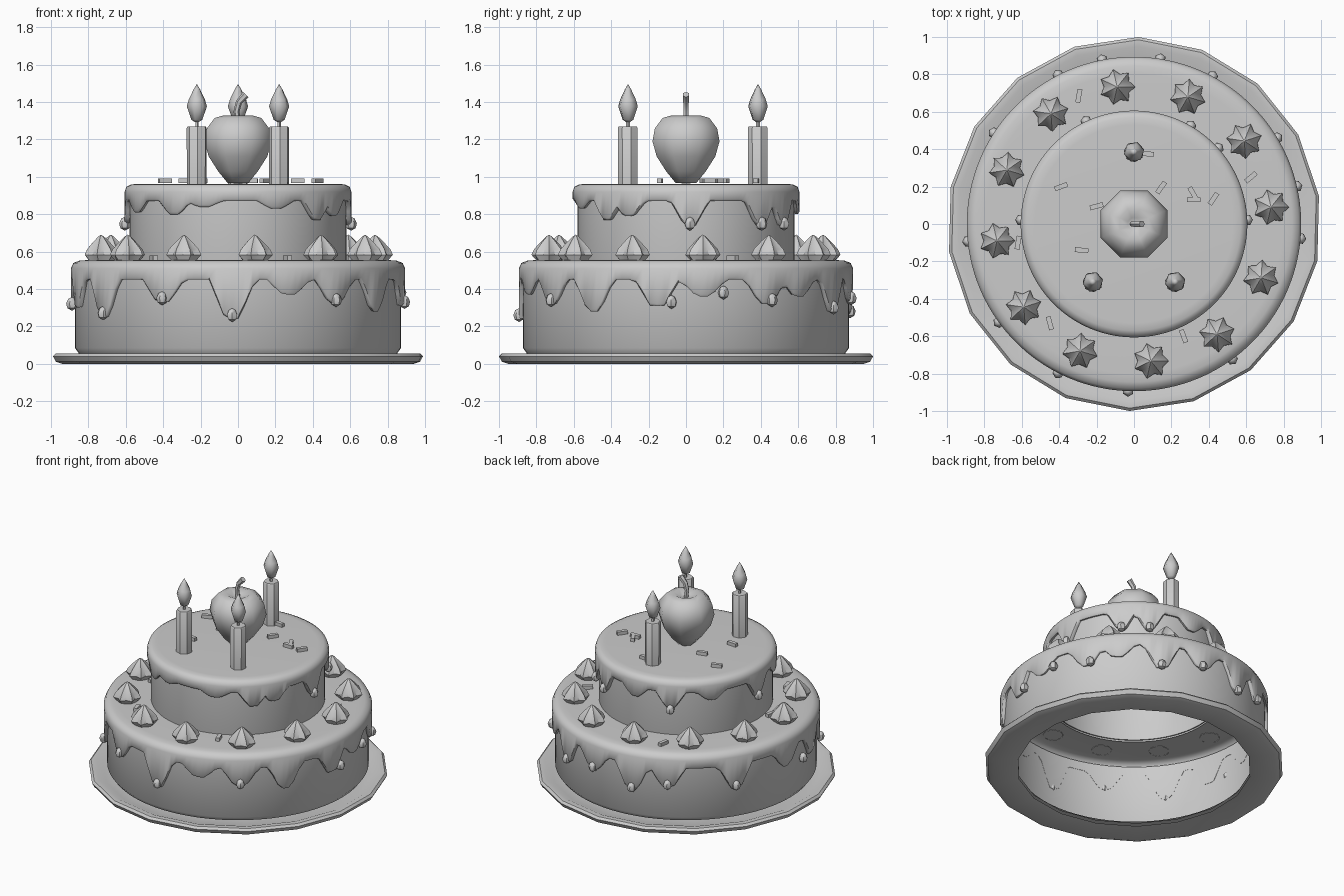
import bpy, math
from math import sin, cos, radians, pi
from mathutils import Matrix, Vector

if "Cube" in bpy.data.objects:
    bpy.data.objects.remove(bpy.data.objects["Cube"])


def make(name, verts, faces, angle=40):
    me = bpy.data.meshes.new(name)
    me.from_pydata(verts, [], faces)
    me.update()
    me.shade_smooth()
    me.set_sharp_from_angle(angle=radians(angle))
    ob = bpy.data.objects.new(name, me)
    bpy.context.collection.objects.link(ob)
    return ob


def lathe(name, profile, seg, loc=(0, 0, 0), shape=None, start=0.0, angle=40):
    """Revolve (r, z) points, listed from the underside outward, up and back in.
    shape(theta, row, r, z) may alter each point."""
    verts, rings, faces = [], [], []
    for j, (r, z) in enumerate(profile):
        if r == 0:
            rings.append([len(verts)] * seg)
            verts.append((loc[0], loc[1], z + loc[2]))
            continue
        rings.append(list(range(len(verts), len(verts) + seg)))
        for i in range(seg):
            t = start + 2 * pi * i / seg
            rr, zz = shape(t, j, r, z) if shape else (r, z)
            verts.append((rr * cos(t) + loc[0], rr * sin(t) + loc[1], zz + loc[2]))
    for a, b in zip(rings, rings[1:]):
        for i in range(seg):
            k = (i + 1) % seg
            f = list(dict.fromkeys((a[i], a[k], b[k], b[i])))
            faces.append(f)
    return make(name, verts, faces, angle)


def tube(name, path, radii, seg):
    verts, faces = [], []
    n = len(path)
    for j, p in enumerate(path):
        d = Vector(path[min(j + 1, n - 1)]) - Vector(path[max(j - 1, 0)])
        q = Vector((0, 0, 1)).rotation_difference(d.normalized())
        for i in range(seg):
            t = 2 * pi * i / seg
            verts.append(Vector(p) + q @ Vector((radii[j] * cos(t), radii[j] * sin(t), 0)))
    for j in range(n - 1):
        for i in range(seg):
            k = (i + 1) % seg
            faces.append((j * seg + i, j * seg + k, (j + 1) * seg + k, (j + 1) * seg + i))
    faces.append(tuple(range((n - 1) * seg, n * seg)))
    faces.append(tuple(reversed(range(seg))))
    return make(name, verts, faces)


def drip_edge(drips, base, half):
    """Lower edge height of the icing at an angle."""
    def edge(t):
        z = base
        for deg, tip in drips:
            d = abs((math.degrees(t) - deg + 180) % 360 - 180) / half
            f = min(1, max(0, (d - 0.3) / 0.7))
            z = min(z, tip + (base - tip) * f)
        return z
    return edge


def icing(name, profile, drips, base, half):
    edge = drip_edge(drips, base, half)
    # first three rows follow the drips
    def shape(t, j, r, z):
        return (r, edge(t) + z) if j < 3 else (r, z)
    return lathe(name, profile, 144, shape=shape, angle=50)


def bead(name, deg, r, z):
    t = radians(deg)
    prof = [(0, -.038), (.024, -.024), (.031, 0), (.02, .026), (0, .036)]
    lathe(name, prof, 6, (r * cos(t), r * sin(t), z), start=t)


# plate: a faceted ring, open in the middle
lathe("plate", [(.78, .012), (.8, .008), (.95, 0), (.985, .012), (1, .04), (.985, .055),
                (.95, .056), (.9, .035), (.78, .035)], 18, start=.15)

# hollow cake tiers
lathe("lower_tier", [(.785, .05), (.85, .055), (.872, .085), (.872, .52)], 64)
lathe("upper_tier", [(.575, .54), (.58, .56), (.58, .93)], 64)

# dripping icing
low = [(-92, .24), (-72, .37), (-54, .32), (-34, .28), (-10, .31), (6, .36), (29, .32),
       (43, .36), (62, .28), (81, .33), (101, .26), (117, .31), (147, .28), (174, .33),
       (195, .3), (216, .25), (243, .33)]
high = [(-125, .8), (-108, .84), (-70, .83), (-45, .77), (-31, .79), (2, .74), (42, .74),
        (60, .74), (90, .8), (115, .76), (142, .81), (178, .75), (205, .81)]
icing("lower_icing", [(.87, .004), (.886, 0), (.894, .012), (.894, .51), (.88, .54),
                      (.845, .553), (.8, .555), (.57, .555)], low, .45, 8)
icing("upper_icing", [(.578, .004), (.596, 0), (.606, .012), (.606, .92), (.597, .947),
                      (.57, .96), (.53, .962), (0, .962)], high, .87, 10)

# sugar beads at the drip tips
for deg in (-92, -54, -5, 13, 31, 62, 81, 101, 117, 147, 186, 216, 243):
    z = min(low, key=lambda d: abs(d[0] - deg))[1] + .022
    bead("lower_bead", deg, .893, z)
for deg in (2, 42, 60, 115, 178):
    bead("upper_bead", deg, .605, .75)

# twelve piped cream dollops
for k in range(12):
    a = radians(7 + 30 * k)
    def star(t, j, r, z, k=k):
        lobe = 1 if round((t - .3 * k) / (2 * pi) * 14) % 2 == 0 else (.95, .74, .72, .78, .85)[j]
        return r * lobe, z
    lathe("cream_dollop", [(.068, 0), (.096, .03), (.082, .06), (.045, .1), (.016, .128), (0, .138)],
          14, (.738 * cos(a), .738 * sin(a), .553), star, start=.3 * k, angle=35)

# candles with wicks and flames
for x, y in ((0, .385), (-.22, -.31), (.22, -.31)):
    lathe("candle", [(0, 0), (.054, 0), (.055, .3), (.049, .308), (0, .308)], 7, (x, y, .962), start=.3)
    lathe("wick", [(.01, 0), (.01, .05), (0, .05)], 5, (x, y, 1.262))
    lathe("flame", [(0, 0), (.03, .018), (.055, .09), (.044, .127), (.018, .18), (0, .21)],
          6, (x, y, 1.287), start=.2, angle=60)

# fruit on top with a curved stem
lathe("fruit", [(0, .965), (.06, .967), (.115, 1.03), (.17, 1.11), (.194, 1.19), (.18, 1.26),
                (.135, 1.315), (.085, 1.328), (.035, 1.305), (0, 1.295)], 8, start=pi / 8, angle=60)
tube("fruit_stem", [(0, 0, 1.29), (-.008, 0, 1.35), (.005, 0, 1.4), (.042, 0, 1.44)],
     [.016, .016, .017, .02], 6)

# scattered sprinkles: x, y, direction in degrees
def sprinkle(x, y, deg, z):
    m = Matrix.Translation((x, y, z)) @ Matrix.Rotation(radians(deg), 4, 'Z')
    pts = [m @ Vector((sx * .036, sy * .013, sz * .012))
           for sx in (-1, 1) for sy in (-1, 1) for sz in (-1, 1)]
    make("sprinkle", pts, [(0, 1, 3, 2), (4, 6, 7, 5), (0, 4, 5, 1),
                           (2, 3, 7, 6), (0, 2, 6, 4), (1, 5, 7, 3)], 30)


for x, y, d in ((-.39, .2, 20), (-.2, .095, 15), (-.28, -.14, -5), (.145, .195, 55),
                (.315, .165, -60), (.32, .13, 0), (.425, .135, 55), (.07, .375, -5)):
    sprinkle(x, y, d, .978)
for x, y, d in ((-.295, .685, 80), (.625, .25, 40), (-.45, -.53, -75), (.265, -.6, -70),
                (-.62, -.1, 80)):
    sprinkle(x, y, d, .567)
